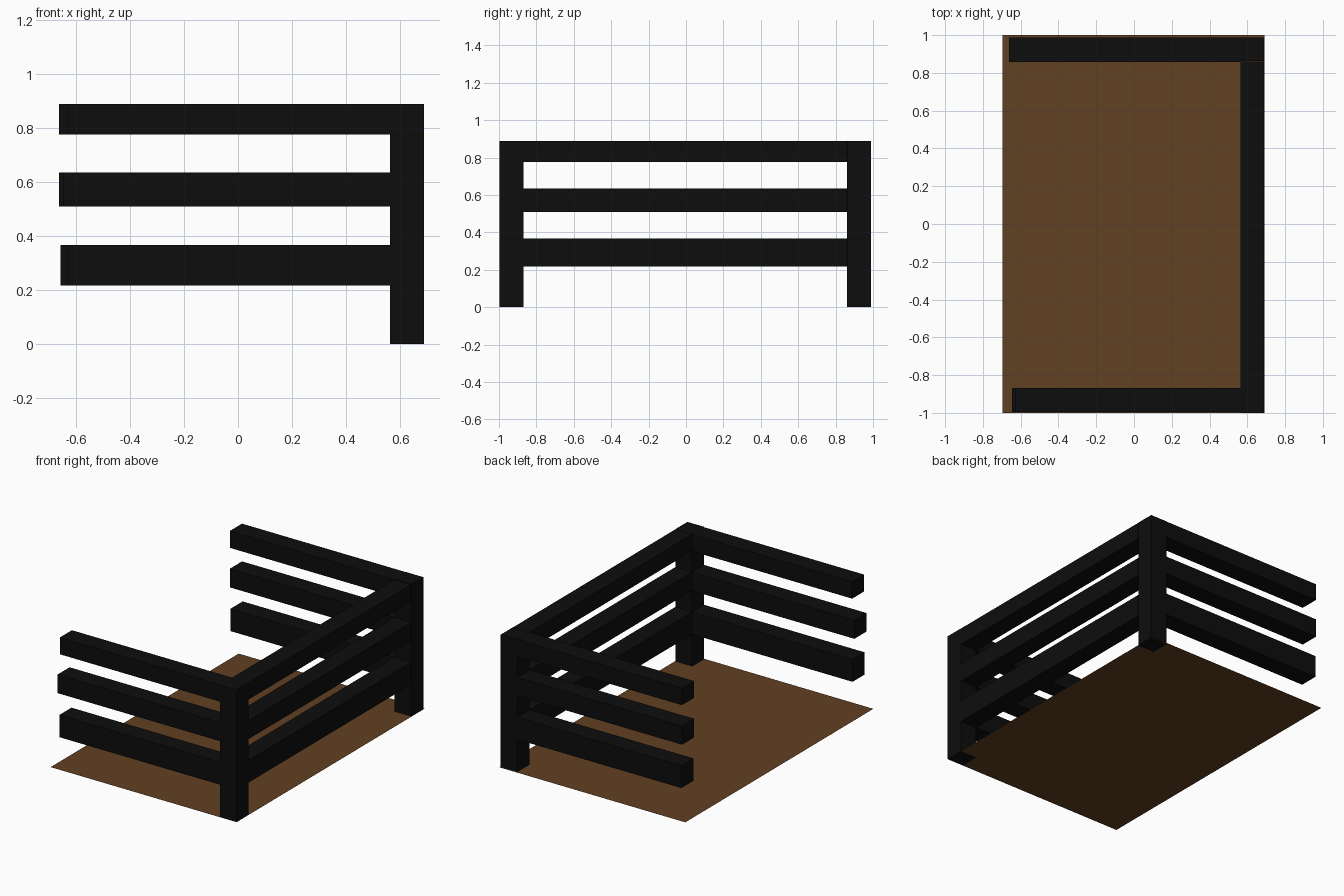
import bpy

if "Cube" in bpy.data.objects:
    bpy.data.objects.remove(bpy.data.objects["Cube"])


def material(name, rgb):
    m = bpy.data.materials.new(name)
    m.diffuse_color = (*rgb, 1)
    m.use_nodes = True
    m.node_tree.nodes["Principled BSDF"].inputs["Base Color"].default_value = m.diffuse_color
    return m


BLACK = material("black paint", (0.004, 0.004, 0.004))
BROWN = material("brown ground", (0.12, 0.052, 0.016))


def shape(name, verts, faces, mat):
    mesh = bpy.data.meshes.new(name)
    mesh.from_pydata(verts, [], faces)
    mesh.materials.append(mat)
    ob = bpy.data.objects.new(name, mesh)
    bpy.context.collection.objects.link(ob)
    return ob


def box(name, xs, ys, zs):
    verts = [(x, y, z) for x in xs for y in ys for z in zs]
    faces = [(0, 1, 3, 2), (4, 6, 7, 5), (0, 4, 5, 1),
             (2, 3, 7, 6), (0, 2, 6, 4), (1, 5, 7, 3)]
    return shape(name, verts, faces, BLACK)


# Thin ground sheet
shape("ground_sheet", [(-0.695, -1, 0.001), (0.69, -1, 0.001),
                       (0.69, 1, 0.001), (-0.695, 1, 0.001)], [(0, 1, 2, 3)], BROWN)

# Corner posts
POST_X = (0.563, 0.688)
box("front_post", POST_X, (-0.998, -0.87), (0, 0.89))
box("back_post", POST_X, (0.862, 0.988), (0, 0.89))

# Rails: name, heights, left end of front rail, left end of back rail
RAILS = [("lower", (0.217, 0.367), -0.633, -0.657),
         ("middle", (0.51, 0.635), -0.647, -0.662),
         ("top", (0.776, 0.889), -0.63, -0.662)]
for name, z, front_end, back_end in RAILS:
    box(f"{name}_front_rail", (front_end, POST_X[0]), (-0.995, -0.867), z)
    box(f"{name}_back_rail", (back_end, POST_X[0]), (0.858, 0.988), z)
    box(f"{name}_long_rail", POST_X, (-0.87, 0.859), z)
